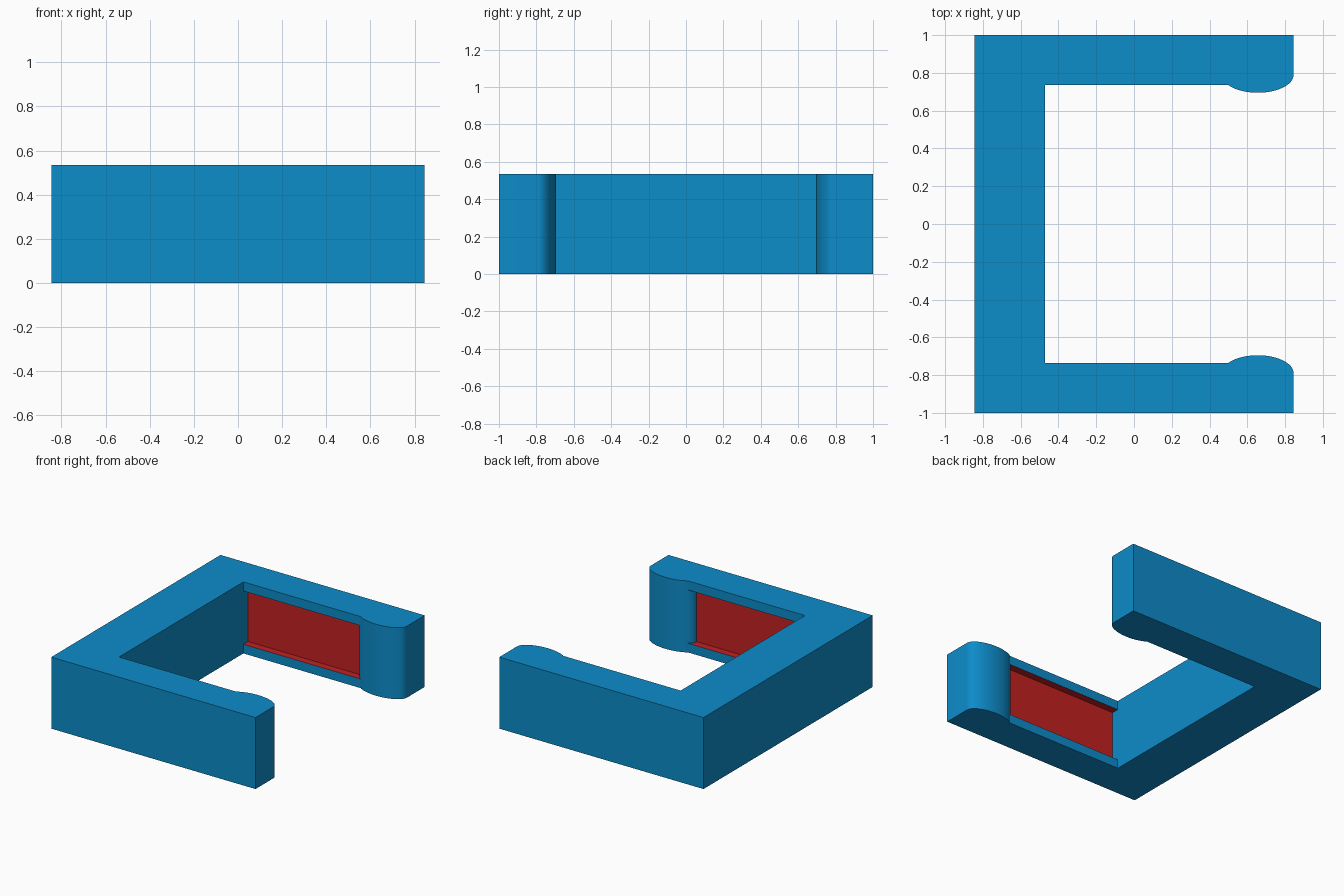
import bpy, bmesh, math

if "Cube" in bpy.data.objects:
    bpy.data.objects.remove(bpy.data.objects["Cube"])

X0, X1 = -0.845, 0.845          # outer sides
XI, YI, YO = -0.47, 0.735, 1.0  # inner back wall, inner arm face, outer arm face
H = 0.535                       # height
Z0, Z1 = 0.068, 0.467           # recess floor and ceiling
YR = 0.79                       # recess depth
CX, RX, RY = 0.655, 0.19, 0.095 # rounded tip: elliptical bump centred on (CX, YR)


def material(name, color):
    m = bpy.data.materials.new(name)
    m.diffuse_color = (*color, 1)
    m.use_nodes = True
    m.node_tree.nodes["Principled BSDF"].inputs["Base Color"].default_value = m.diffuse_color
    return m


def arc(a, b, n):
    """Points on the inner side of the rounded tip, in degrees."""
    out = []
    for i in range(n + 1):
        t = math.radians(a + (b - a) * i / n)
        out.append((CX + RX * math.cos(t), YR - RY * math.sin(t)))
    return out


meet = 180 - math.degrees(math.asin((YR - YI) / RY))  # where tip meets arm face
hidden_arc = arc(180, meet, 8)
tip_arc = arc(meet, 0, 32)
outer = [(X1, YO), (X0, YO)]
flat_half = [(XI, YI)] + tip_arc + outer
recess_half = [(XI, YI), (XI, YR)] + hidden_arc[:-1] + tip_arc + outer
ledge = [(XI, YI), (XI, YR)] + hidden_arc[:-1] + tip_arc[:1]


def mirror(points):
    return [(x, -y) for x, y in reversed(points)]


bm = bmesh.new()
cache = {}


def vert(x, y, z):
    key = (round(x, 5), round(y, 5), round(z, 5))
    if key not in cache:
        cache[key] = bm.verts.new(key)
    return cache[key]


def face(points, mat=0):
    bm.faces.new([vert(*p) for p in points]).material_index = mat


def walls(outline, za, zb):
    for (xa, ya), (xb, yb) in zip(outline, outline[1:] + outline[:1]):
        # the long wall at recess depth is red
        red = abs(abs(ya) - YR) < 1e-4 and abs(abs(yb) - YR) < 1e-4 and abs(xa - xb) > 0.5
        face([(xa, ya, za), (xb, yb, za), (xb, yb, zb), (xa, ya, zb)], int(red))


flat = flat_half + mirror(flat_half)
recessed = recess_half + mirror(recess_half)

# bottom rim, recessed band, top rim
walls(flat, 0, Z0)
walls(recessed, Z0, Z1)
walls(flat, Z1, H)
# bottom and top caps
for z in (0, H):
    face([(x, y, z) for x, y in flat])
# red floor and ceiling of both recesses
for z in (Z0, Z1):
    for poly in (ledge, mirror(ledge)):
        face([(x, y, z) for x, y in poly], 1)

bmesh.ops.recalc_face_normals(bm, faces=bm.faces[:])
mesh = bpy.data.meshes.new("clip_body")
bm.to_mesh(mesh)
bm.free()
mesh.materials.append(material("blue", (0.004, 0.262, 0.591)))
mesh.materials.append(material("red", (0.546, 0.015, 0.015)))
body = bpy.data.objects.new("clip_body", mesh)
bpy.context.collection.objects.link(body)

# smooth tips, crisp edges elsewhere
bpy.context.view_layer.objects.active = body
body.select_set(True)
bpy.ops.object.shade_smooth_by_angle(angle=math.radians(30))
